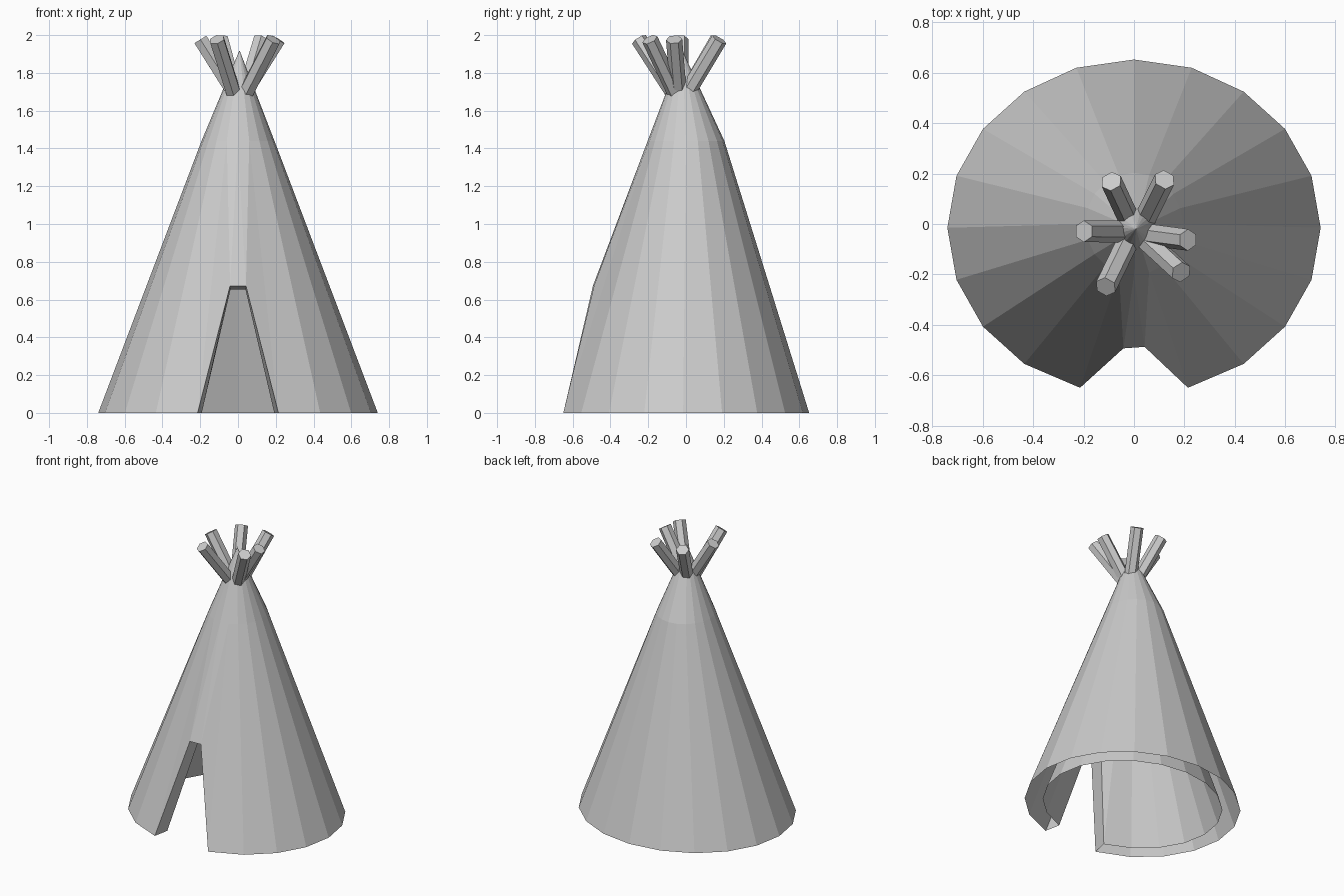
import bpy, bmesh
from math import sin, cos, pi
from mathutils import Vector

if "Cube" in bpy.data.objects:
    bpy.data.objects.remove(bpy.data.objects["Cube"])

N = 20        # sides of the tent
FRONT = 10    # ring index facing -y, cut away by the doorway


def ring(bm, rx, ry, cy, z, skip=None):
    return {k: bm.verts.new((rx * sin(2 * pi * k / N), cy + ry * cos(2 * pi * k / N), z))
            for k in range(N) if k != skip}


def shell(bm, base, upper, door, apex):
    """One skin of the tent; returns the four corners of its doorway."""
    b = ring(bm, *base, skip=FRONT)
    t = ring(bm, *upper)
    top = bm.verts.new(apex)
    dx, dy, dz, foot = door
    dr, dl = bm.verts.new((dx, dy, dz)), bm.verts.new((-dx, dy - 0.006, dz))
    f = FRONT
    b[f - 1].co.x, b[f + 1].co.x = foot, -foot
    for k in range(N):
        n = (k + 1) % N
        bm.faces.new((t[k], t[n], top))
        if f not in (k, n):
            bm.faces.new((b[k], b[n], t[n], t[k]))
    # panels around the doorway
    bm.faces.new((b[f - 1], dr, t[f - 1]))
    bm.faces.new((b[f + 1], t[f + 1], dl))
    bm.faces.new((dr, t[f], t[f - 1]))
    bm.faces.new((dr, dl, t[f]))
    bm.faces.new((dl, t[f + 1], t[f]))
    return [b[f - 1], dr, dl, b[f + 1]]


def finish(bm, name):
    bmesh.ops.recalc_face_normals(bm, faces=bm.faces)
    me = bpy.data.meshes.new(name)
    bm.to_mesh(me)
    bm.free()
    ob = bpy.data.objects.new(name, me)
    bpy.context.collection.objects.link(ob)
    return ob


# Double-skinned tent cover: skins joined by the door jambs, open underneath
bm = bmesh.new()
outer = shell(bm, (0.74, 0.667, -0.015, 0), (0.193, 0.203, 0, 1.44),
              (0.042, -0.487, 0.672, 0.214), (0.008, -0.02, 1.92))
inner = shell(bm, (0.62, 0.55, -0.015, 0), (0.095, 0.1, 0, 1.4),
              (0.04, -0.382, 0.652, 0.192), (0.008, -0.02, 1.8))
for i in range(3):
    bm.faces.new((outer[i], outer[i + 1], inner[i + 1], inner[i]))
finish(bm, "tent_cover")

# Six hexagonal poles crossing near the peak: (tip x, tip y, low x, low y)
poles = [(-0.199, -0.029, -0.025, -0.03), (-0.09, 0.169, -0.015, 0.008),
         (0.121, 0.176, 0.038, 0.01), (0.214, -0.063, 0.04, -0.04),
         (0.187, -0.191, 0.045, -0.06), (-0.112, -0.249, -0.025, -0.07)]
for i, (tx, ty, bx, by) in enumerate(poles):
    tip, low = Vector((tx, ty, 1.977)), Vector((bx, by, 1.70))
    axis = tip - low
    bm = bmesh.new()
    bmesh.ops.create_cone(bm, cap_ends=True, segments=6, radius1=0.043,
                          radius2=0.043, depth=axis.length)
    ob = finish(bm, f"pole_{i + 1}")
    ob.location = (tip + low) / 2
    ob.rotation_mode = 'QUATERNION'
    ob.rotation_quaternion = Vector((0, 0, 1)).rotation_difference(axis)
